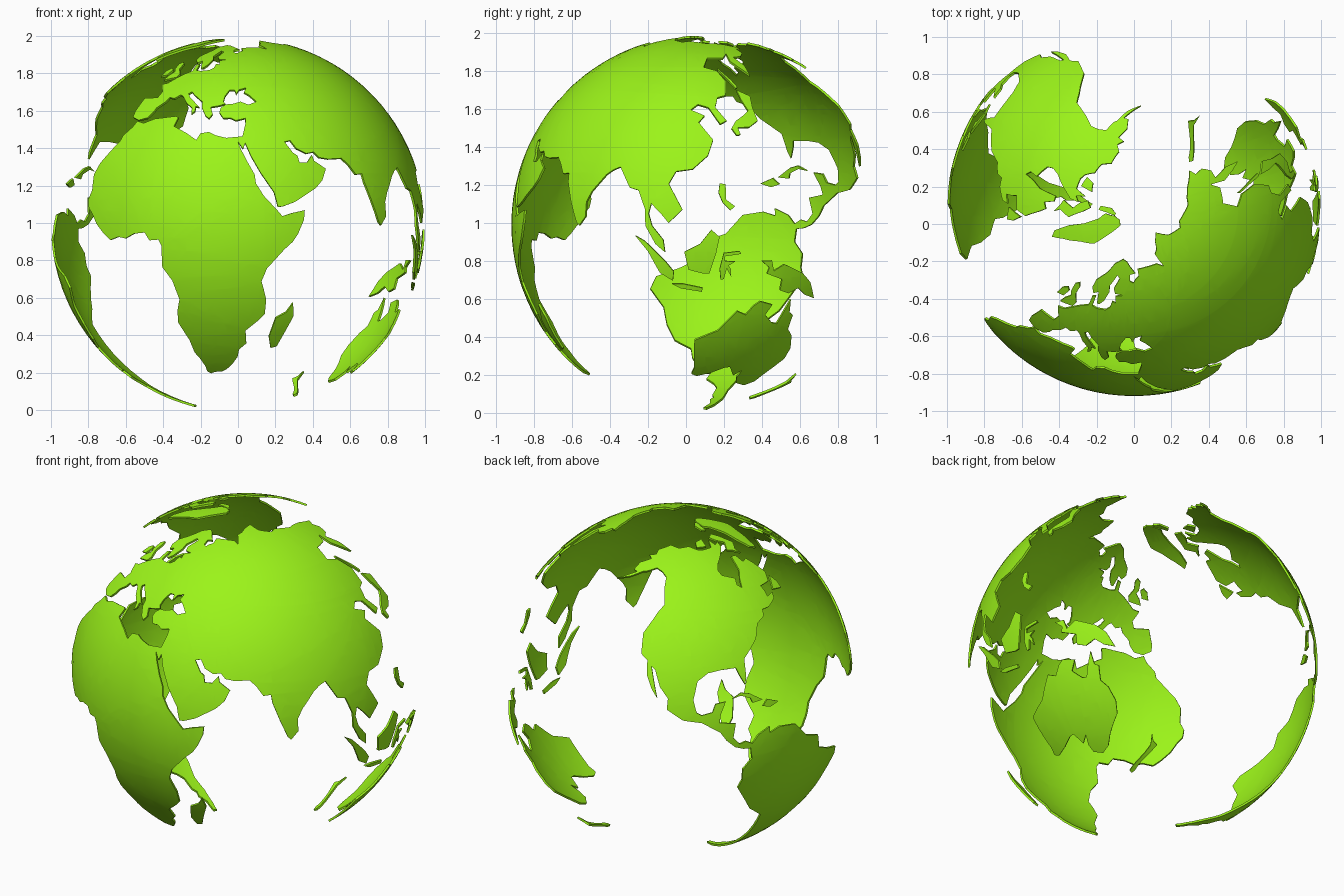
import bpy, bmesh
from math import sin, cos, radians

CENTER, R, THICK, STEP = (0.0, 0.08, 0.99), 1.0, 0.012, 4
# pseudo-cylindrical map table, one entry per 10 degrees of latitude
MX = [1, .9954, .9822, .96, .9216, .8679, .7986, .7186, .6213, .5322]
MY = [0, .124, .248, .372, .4958, .6176, .7346, .8435, .9394, 1]

mat = bpy.data.materials.new("land_green")
mat.diffuse_color = (0.33, 0.9, 0.01, 1)


def to_map(lon, lat):
    """Longitude and latitude to the stretched map wrapped on the ball."""
    a = abs(lat) / 10
    i = min(int(a), 8)
    f = a - i
    x = MX[i] + (MX[i + 1] - MX[i]) * f
    y = MY[i] + (MY[i + 1] - MY[i]) * f
    return 1.1 * x * (lon - 10) - 24, 98.5 * (y if lat >= 0 else -y) - 10


def land(name, pts):
    """Fill an outline, slice it on a grid, wrap it on the ball and thicken it."""
    bm = bmesh.new()
    uv = [to_map(*p) for p in pts]
    face = bm.faces.new([bm.verts.new((u, v, 0)) for u, v in uv])
    face.normal_update()
    if face.normal.z < 0:
        face.normal_flip()
    bmesh.ops.triangulate(bm, faces=bm.faces[:])
    for axis in (0, 1):
        vals = [p[axis] for p in uv]
        no = (1, 0, 0) if axis == 0 else (0, 1, 0)
        for k in range(int(min(vals) // STEP), int(max(vals) // STEP) + 2):
            co = tuple(c * k * STEP for c in no)
            bmesh.ops.bisect_plane(bm, geom=bm.verts[:] + bm.edges[:] + bm.faces[:],
                                   plane_co=co, plane_no=no, dist=1e-4)
    for v in bm.verts:
        u, w = radians(v.co.x), radians(v.co.y)
        v.co = (CENTER[0] + R * cos(w) * sin(u), CENTER[1] - R * cos(w) * cos(u), CENTER[2] + R * sin(w))
    me = bpy.data.meshes.new(name)
    bm.to_mesh(me)
    bm.free()
    me.materials.append(mat)
    ob = bpy.data.objects.new(name, me)
    bpy.context.collection.objects.link(ob)
    mod = ob.modifiers.new("shell", 'SOLIDIFY')
    mod.thickness, mod.offset = THICK, -1


# Africa
land("africa", [
    (32.5, 31.2), (32.6, 30), (33.5, 27.8), (35.5, 24), (37.2, 21), (37.4, 18.7), (39.5, 15.5), (43.2, 11.8),
    (44.5, 10.4), (47.5, 11.2), (51.2, 11.9), (50.8, 9.5), (49, 6), (47.5, 4), (45, 2), (42.5, -.5), (40.2, -2.8),
    (38.8, -6.2), (39.5, -8), (40.6, -11), (40.7, -15), (38.5, -17.2), (34.8, -20), (35.5, -24), (32.9, -26),
    (32.5, -28.5), (30.5, -31), (28, -33), (25.7, -34), (22, -34.2), (20, -34.8), (18.4, -34), (18.2, -32),
    (17, -29.5), (15.2, -27), (14.5, -23), (11.8, -17.5), (12.5, -14), (13.7, -11), (12.2, -6), (9.5, -2.5),
    (9.7, 3), (8.8, 4.5), (6, 4.3), (4.5, 6.3), (1, 6), (-2, 4.8), (-4.5, 5.2), (-7.6, 4.4), (-10, 6), (-13, 8.5),
    (-15, 11), (-16.8, 12.5), (-17.4, 14.7), (-16.3, 17), (-17, 21), (-15.5, 24), (-11.5, 28.2), (-9.8, 29.8),
    (-9.5, 31.5), (-6.8, 34), (-5.8, 35.8), (-2.5, 35.2), (1.5, 36.5), (9.8, 37.3), (11, 37), (10.2, 34.3),
    (15.3, 32.3), (19, 30.3), (20.2, 32.2), (23, 32.6), (25.5, 31.6), (29, 30.9)])

# Europe
land("europe", [
    (60, 68.5), (58, 62), (60, 55), (50, 47), (41.5, 42), (39, 44.3), (37, 45.3), (38.5, 47), (35, 46.2), (33.5, 44.7),
    (33, 46.2), (30.8, 46.2), (28.7, 44), (28, 42), (28.8, 41.3), (26.5, 40.7), (23, 40.2), (24, 38), (22.8, 36.6),
    (21.3, 37.5), (19.5, 40), (19.3, 42), (15, 44.5), (13.6, 45.5), (12.3, 44.8), (13.5, 43.5), (16, 41.9),
    (18.4, 40.2), (16.9, 40.4), (17, 39), (15.8, 38), (15.5, 40), (12.5, 41.7), (10.3, 43.8), (8.8, 44.4), (6.5, 43.1),
    (4, 43.5), (3.1, 42), (.2, 40), (-.3, 38.6), (-2, 36.8), (-5.5, 36.1), (-8.9, 37), (-9.4, 38.8), (-8.8, 43.2),
    (-2, 43.4), (-1.3, 45.5), (-4.6, 48.2), (-1.5, 48.8), (1.6, 50.9), (4.5, 52.5), (8.5, 54), (8.2, 57), (10.5, 57.5),
    (10.8, 54.2), (14, 54), (19, 54.4), (21.2, 55.5), (22, 57.5), (24.2, 57.2), (23.5, 59.2), (29.5, 59.9), (35, 64.5),
    (38, 64), (40, 65), (44, 66), (44, 68.2), (54, 68.5)])
land("scandinavia", [
    (29.5, 59.9), (23, 60), (21.3, 61.5), (25, 65), (22, 65.7), (17.5, 62), (18.5, 60), (16.5, 57), (14.3, 55.5),
    (12.8, 55.5), (11, 59), (8, 58), (5.3, 59.5), (5.2, 62), (12, 66), (16, 69), (25, 71), (31, 70.3), (41, 67),
    (35, 66.5), (35, 64.5)])

# Asia in three joined pieces
land("middle_east", [
    (41.5, 42), (38, 41), (35, 42), (31.5, 41.2), (29, 41.1), (27, 40), (26.5, 38.5), (28, 36.7), (30.6, 36.8),
    (32.5, 36), (36, 36.7), (35.8, 35), (34.3, 31.3), (32.5, 31.2), (32.6, 30), (34.2, 27.8), (35, 29.5), (36.5, 26),
    (39, 21.5), (42.5, 16.5), (43.4, 12.7), (45, 12.9), (48.5, 14), (52, 15.8), (55.3, 17.5), (57.8, 19.5), (59.8, 22.5),
    (56.5, 24.6), (56.2, 26.2), (54, 24.2), (51.5, 24.2), (51.3, 26), (50, 26.8), (48, 29.8)])
land("south_asia", [
    (50, 47), (41.5, 42), (48, 29.8), (50, 30.2), (51.5, 27.9), (54.5, 26.6), (57, 27), (58.5, 25.5), (61.5, 25.1),
    (66.5, 25.3), (68.5, 23.5), (70.2, 21), (72.7, 21.2), (72.8, 19), (74.5, 14), (76.5, 9), (77.5, 8.1), (79.8, 10.3),
    (80.2, 14), (82, 16.5), (86.8, 20.8), (89, 22), (91.5, 22.8), (94.3, 17.5), (97, 16.8), (98.6, 12), (98.4, 8),
    (101, 3.5), (103.6, 1.4), (103.3, 4.5), (100.3, 8), (99.5, 11), (100.5, 13.5), (103, 11), (105, 8.7), (109.2, 12),
    (106, 18.5), (108.5, 21.6), (113.5, 22.2), (119, 25.8), (121.8, 30), (119.3, 35), (122.3, 37), (118, 38.8),
    (121.5, 40.5), (125, 39.5), (126.5, 34.5), (129.3, 35.5), (127.6, 39.6), (131, 42.8)])
land("north_asia", [
    (50, 47), (131, 42.8), (135, 43.5), (140.3, 48.5), (141, 53), (135.5, 54.7), (143, 59.2), (155, 59.4), (163, 62),
    (156.5, 57.5), (156.7, 51.2), (162, 55.5), (163.5, 59.8), (170.5, 60.2), (179, 62.5), (182, 65), (190, 66),
    (180, 69), (170, 70), (160, 70), (150, 71.5), (140, 72.5), (129, 71.5), (113, 73.8), (104, 77.5), (88, 75.3),
    (80, 72.8), (73, 71.5), (73, 67), (68, 68.5), (60, 68.5), (58, 62), (60, 55)])

# North America in two joined pieces
land("north_america_upper", [
    (-168, 65.7), (-162, 66.3), (-166, 68.5), (-156.5, 71.2), (-141, 69.7), (-128, 70.3), (-115, 68.3), (-108, 67.8),
    (-96, 68), (-94, 71.5), (-88, 68.5), (-82, 69.5), (-82, 67), (-87, 65), (-94, 61), (-94.5, 58.8), (-92, 57),
    (-82.3, 55), (-82, 52.8), (-79, 51.5), (-79, 54.5), (-77, 57), (-78, 62.3), (-73, 62), (-69.5, 59), (-65, 59.5),
    (-62, 57.5), (-57, 53), (-59, 50.2), (-66, 50), (-65, 48.5), (-64.5, 46.5), (-60.5, 47), (-61, 45.3), (-66, 43.7),
    (-70, 43.7), (-123, 49), (-130, 54.5), (-134, 58), (-140, 59.8), (-147, 61), (-151.5, 59.3), (-154, 59),
    (-158, 56.5), (-164, 54.7), (-158, 58.5), (-162, 59), (-165.5, 62), (-161, 64.3)])
land("north_america_lower", [
    (-123, 49), (-70, 43.7), (-70.2, 41.8), (-74, 40.5), (-75.8, 36.5), (-81, 32), (-80.2, 27), (-80.6, 25.2),
    (-82.7, 28), (-84, 30), (-89.5, 30), (-94, 29.5), (-97.3, 27.5), (-97.7, 22.5), (-96, 19), (-94.3, 18.2),
    (-91, 18.8), (-90.3, 21), (-87, 21.4), (-88.3, 18), (-88.5, 15.8), (-83.3, 15), (-83.7, 11), (-81.5, 9),
    (-79.5, 9.5), (-77.4, 8.5), (-77.9, 7.2), (-80.3, 7.4), (-83, 8.3), (-85.8, 10.5), (-88, 13), (-94, 16.1),
    (-100, 17), (-105.5, 20), (-106, 23), (-109.5, 26), (-112.8, 30.5), (-114.7, 31.5), (-111.5, 26.5), (-109.5, 23),
    (-112.2, 25.5), (-115, 29), (-117.2, 33), (-120.6, 34.6), (-124.2, 40.3), (-124, 46.5)])

# South America
land("south_america", [
    (-77.4, 8.5), (-75.5, 10.7), (-71.7, 12.3), (-71.5, 10.5), (-68, 11.5), (-62, 10.7), (-57, 6), (-51.5, 4.3),
    (-50, 0), (-44, -2.6), (-37, -4.8), (-35, -8), (-38.8, -13), (-39.5, -18), (-42, -22.8), (-48, -25.5),
    (-48.7, -28.5), (-53.5, -34), (-58.3, -34.2), (-57, -36.8), (-62, -39), (-65, -41), (-65.3, -45), (-67.5, -46.5),
    (-65.8, -48), (-69, -51), (-65.2, -54.8), (-70, -55.3), (-74.5, -52), (-75.5, -47), (-73, -42), (-73.5, -37),
    (-71.5, -30), (-70.3, -18.5), (-76, -14), (-79.5, -8), (-81.3, -5), (-80, -2.5), (-80, 1), (-77.3, 4), (-77.9, 7.2)])

# Australia
land("australia", [
    (113.7, -22.5), (114.2, -26), (115.7, -32), (115.2, -34.2), (118, -35), (123.8, -33.8), (129, -31.7),
    (131.2, -31.5), (135.5, -34.8), (137.8, -32.7), (138.2, -35.6), (140.5, -38), (146.4, -39), (150, -37.3),
    (151, -33.8), (153.5, -28.5), (152.5, -25), (149, -21), (146, -19), (145.4, -15), (143.8, -14.3), (142.5, -10.8),
    (141.6, -14), (140.8, -17.5), (139, -17.3), (135.5, -15), (136.8, -12.2), (132.5, -11.3), (130.8, -12.5),
    (129, -15), (126, -14), (122.5, -18), (121, -19.6)])

# Arctic and Atlantic islands
land("greenland", [
    (-44, 60), (-41, 63), (-33, 67.5), (-22, 70.5), (-19, 76), (-13, 81.5), (-33, 83.4), (-60, 82), (-72, 78.5),
    (-60, 76), (-54, 71), (-53, 66), (-49, 61.5)])
land("baffin_island", [
    (-65, 62), (-72, 64), (-78, 65), (-73, 68), (-82, 70), (-90, 72.5), (-80, 73.7), (-71, 71), (-62, 66.5), (-68, 64)])
land("ellesmere_island", [(-80, 76.3), (-90, 77), (-92, 81), (-70, 83), (-62, 82), (-75, 79)])
land("victoria_island", [(-102, 69), (-116, 69.3), (-118, 72), (-106, 73)])
land("newfoundland", [(-53, 46.8), (-59, 47.6), (-55.8, 51.5), (-53, 48.8)])
land("britain", [
    (-5.5, 50), (1.3, 51.2), (1.7, 52.7), (-1.5, 55), (-2, 57.5), (-4, 58.6), (-6, 57.5), (-4.8, 54.8), (-3, 53.8),
    (-5, 51.8)])
land("ireland", [(-10, 51.6), (-6.3, 52.2), (-5.7, 54.6), (-8, 55.3), (-10, 54)])

# Caribbean islands
land("cuba", [(-84.8, 21.9), (-82, 23.2), (-79, 22.6), (-74.2, 20.2), (-77.7, 19.9), (-78.5, 21.2), (-82, 22.4)])
land("hispaniola", [(-74.2, 18.4), (-72.5, 20), (-68.4, 18.6), (-71.5, 17.7)])

# Indian Ocean and Pacific islands
land("madagascar", [(49.3, -12), (50.4, -15.7), (47.2, -25), (45, -25.5), (43.4, -22), (44.5, -16.3), (47.7, -14.6)])
land("sumatra", [(95.3, 5.6), (98, 4.2), (103.5, -.8), (106, -3.5), (105.7, -5.8), (102, -3.8), (98.7, 1.7)])
land("java", [(105.4, -6.6), (108.5, -6.6), (114.4, -7.7), (114.3, -8.7), (108, -7.8)])
land("borneo", [
    (109, 1.5), (111.3, 2.5), (113.5, 3.5), (116.8, 7), (119, 5.2), (117.8, 1), (116.2, -3.9), (114.5, -4), (110.2, -3)])
land("sulawesi", [
    (119.5, -5.5), (120.4, -5.4), (121, -2.7), (122.5, -4.8), (122.3, -3), (121.5, -1.9), (123.3, -.9), (120.4, -.8),
    (120.3, .4), (124.9, 1), (124.5, 1.7), (120, 1.2), (119, -2.8)])
land("new_guinea", [
    (131, -.8), (134, -.7), (135, -3.3), (138, -1.6), (144.5, -3.9), (147.8, -6.2), (150.8, -10.4), (147, -9.5),
    (144, -7.7), (141, -9.1), (138, -8.3), (138, -5.5), (133, -4), (133.5, -2.5)])
land("philippines", [(120.6, 18.5), (122.3, 18.4), (121.7, 14.5), (124, 12.8), (122.5, 11.8), (120.7, 13.7), (119.9, 16.2)])
land("japan", [
    (130.2, 31.3), (131.6, 31.5), (132, 33.5), (136, 33.6), (140.6, 35.5), (142, 39.5), (145.3, 43.3), (141.8, 45.4),
    (140, 42), (139.5, 38.5), (136.8, 37.2), (132.5, 35.4), (129.7, 33.3)])
land("sakhalin", [(142, 46), (143.4, 46.5), (143.5, 49.3), (143.2, 54.2), (142.2, 53.5), (142, 50)])
land("new_zealand", [
    (172.8, -34.5), (175.5, -36.8), (178.4, -37.8), (177, -39.6), (175.2, -41.5), (172.8, -43.8), (170.8, -46),
    (168.5, -46.7), (166.5, -45.8), (171, -42.5), (173, -40.7), (174.8, -38)])

# Bake the shells and keep the rims crisp
bpy.ops.object.select_all(action='SELECT')
bpy.context.view_layer.objects.active = bpy.context.selected_objects[0]
bpy.ops.object.convert(target='MESH')
bpy.ops.object.shade_smooth_by_angle()
